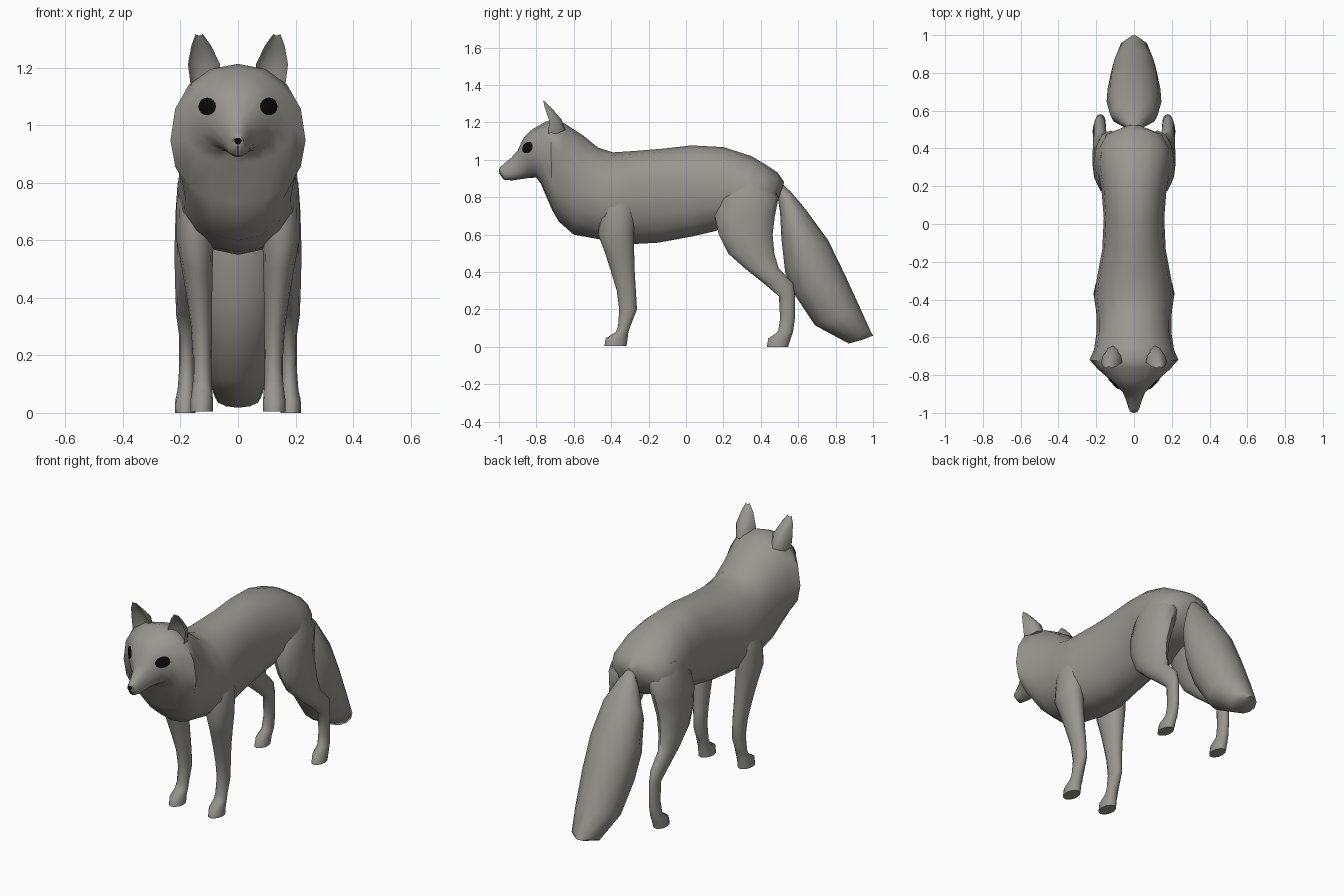
import bpy, bmesh, math
from mathutils import Vector
from mathutils.bvhtree import BVHTree

if "Cube" in bpy.data.objects:
    bpy.data.objects.remove(bpy.data.objects["Cube"])


def material(name, rgb):
    m = bpy.data.materials.new(name)
    m.diffuse_color = (*rgb, 1)
    m.use_nodes = True
    m.node_tree.nodes["Principled BSDF"].inputs["Base Color"].default_value = m.diffuse_color
    return m


FUR = material("grey_fur", (0.32, 0.305, 0.28))
BLACK = material("black", (0.003, 0.003, 0.003))


def finish(bm, name, mat, angle=50):
    bmesh.ops.recalc_face_normals(bm, faces=bm.faces)
    me = bpy.data.meshes.new(name)
    bm.to_mesh(me)
    bm.free()
    me.materials.append(mat)
    ob = bpy.data.objects.new(name, me)
    bpy.context.collection.objects.link(ob)
    bpy.ops.object.select_all(action='DESELECT')
    ob.select_set(True)
    bpy.context.view_layer.objects.active = ob
    bpy.ops.object.shade_smooth_by_angle(angle=math.radians(angle))
    return ob


def loft(name, rings, side=1, n=14, power=1.0):
    """Each ring: two side-profile points (y, z, y, z), centre x, half width,
    and the fraction between the points where the ring is widest."""
    bm = bmesh.new()
    loops = []
    for ay, az, by, bz, cx, w, f in rings:
        a, b = Vector((0, ay, az)), Vector((0, by, bz))
        mid = a + (b - a) * f
        loop = []
        for i in range(n):
            t = 2 * math.pi * i / n
            c, s = math.cos(t), math.sin(t)
            c = math.copysign(abs(c) ** power, c)
            s = math.copysign(abs(s) ** power, s)
            p = mid + (b - mid) * c if c >= 0 else mid - (a - mid) * c
            loop.append(bm.verts.new((side * (cx + w * s), p.y, p.z)))
        loops.append(loop)
    for l0, l1 in zip(loops, loops[1:]):
        for i in range(n):
            j = (i + 1) % n
            bm.faces.new((l0[i], l0[j], l1[j], l1[i]))
    bm.faces.new(loops[0])
    bm.faces.new(loops[-1])
    return finish(bm, name, FUR)


# Head, neck and torso: bottom point, top point, half width, widest fraction
body_rings = [
    (-.997, .932, -.994, .96, .018, .5),
    (-.97, .893, -.975, .978, .03, .4),
    (-.93, .89, -.935, 1.01, .042, .4),
    (-.88, .897, -.90, 1.05, .060, .45),
    (-.84, .903, -.868, 1.12, .102, .5),
    (-.80, .905, -.82, 1.165, .145, .45),
    (-.775, .87, -.76, 1.198, .19, .38),
    (-.715, .73, -.725, 1.214, .235, .45),
    (-.68, .67, -.65, 1.195, .212, .48),
    (-.60, .60, -.55, 1.13, .198, .48),
    (-.46, .575, -.47, 1.065, .2, .45),
    (-.38, .56, -.39, 1.04, .212, .45),
    (-.28, .55, -.28, 1.047, .195, .48),
    (-.15, .557, -.12, 1.06, .168, .5),
    (.03, .59, .03, 1.077, .16, .5),
    (.16, .62, .20, 1.068, .172, .5),
    (.25, .66, .35, 1.02, .195, .45),
    (.36, .69, .43, .972, .195, .4),
    (.45, .71, .49, .932, .155, .4),
    (.49, .78, .525, .88, .05, .5),
]
body = loft("body", [(a, b, c, d, 0, w, f) for a, b, c, d, w, f in body_rings],
            n=16, power=.92)

# Bushy tail
tail_rings = [
    (.49, .80, .50, .885, .02), (.503, .72, .56, .83, .07),
    (.51, .58, .64, .735, .125), (.53, .40, .76, .57, .145),
    (.58, .28, .85, .385, .14), (.69, .115, .93, .21, .12),
    (.87, .018, .985, .088, .08), (.94, .037, 1.0, .06, .025),
]
loft("tail", [(*r[:4], 0, r[4], .5) for r in tail_rings], n=12)

# Legs: height, front y, rear y, inner x, outer x
front_leg = [
    (.85, -.44, -.28, .08, .185), (.74, -.455, -.27, .08, .213),
    (.60, -.47, -.278, .085, .214), (.50, -.432, -.277, .088, .195),
    (.40, -.40, -.274, .09, .178), (.30, -.37, -.268, .09, .164),
    (.20, -.357, -.262, .092, .157), (.11, -.363, -.298, .092, .157),
    (.08, -.375, -.308, .09, .16), (.045, -.43, -.312, .087, .165),
    (.004, -.436, -.318, .087, .166),
]
hind_leg = [
    (.90, .24, .43, .03, .18), (.80, .18, .495, .04, .21),
    (.70, .155, .475, .06, .217), (.60, .175, .463, .09, .22),
    (.50, .225, .472, .115, .22), (.42, .315, .495, .135, .218),
    (.34, .415, .575, .148, .215), (.27, .497, .582, .15, .205),
    (.15, .503, .582, .15, .205), (.08, .492, .572, .15, .21),
    (.045, .44, .56, .148, .218), (0, .432, .545, .148, .22),
]
# Ears, hollow at the front because the widest points lie ahead of the middle
ear = [
    (-.69, 1.14, -.645, 1.16, .112, .05, -1),
    (-.70, 1.215, -.667, 1.218, .118, .056, -1),
    (-.735, 1.275, -.715, 1.272, .128, .034, -1),
    (-.757, 1.313, -.75, 1.308, .135, .012, -1),
]
for side, label in ((-1, "left"), (1, "right")):
    for name, rows in (("front_leg", front_leg), ("hind_leg", hind_leg)):
        loft(f"{label}_{name}",
             [(y0, z, y1, z, (x0 + x1) / 2, (x1 - x0) / 2, .5)
              for z, y0, y1, x0, x1 in rows], side, n=12)
    loft(f"{label}_ear", ear, side, n=12)

# Eyes: thin round patches laid over the face
bm = bmesh.new()
bm.from_mesh(body.data)
tree = BVHTree.FromBMesh(bm)
bm.free()
for side, label in ((-1, "left"), (1, "right")):
    bm = bmesh.new()

    def on_face(x, z):
        hit, normal, _, _ = tree.ray_cast(Vector((side * x, -2, z)), Vector((0, 1, 0)))
        return bm.verts.new(hit + normal * .005)

    centre = on_face(.104, 1.065)
    inner, outer = [[on_face(.104 + r * math.cos(k * math.pi / 8),
                             1.065 + r * math.sin(k * math.pi / 8))
                     for k in range(16)] for r in (.016, .03)]
    for k in range(16):
        j = (k + 1) % 16
        bm.faces.new((centre, inner[k], inner[j]))
        bm.faces.new((inner[k], outer[k], outer[j], inner[j]))
    eye = finish(bm, f"{label}_eye", BLACK)
    # make the patch face outward
    if eye.data.polygons[0].normal.y > 0:
        eye.data.flip_normals()

# Nose: small rounded wedge, narrow at the bottom
bm = bmesh.new()
bmesh.ops.create_uvsphere(bm, u_segments=12, v_segments=8, radius=1)
for v in bm.verts:
    taper = .65 + .35 * v.co.z
    v.co = (v.co.x * .026 * taper, -.988 + v.co.y * .012, .943 + v.co.z * .016)
finish(bm, "nose", BLACK)

# Thin mouth line below the nose
bm = bmesh.new()
bmesh.ops.create_cube(bm, size=1)
for v in bm.verts:
    v.co = (v.co.x * .004, -.984 + v.co.y * .006 - v.co.z * .026, .912 + v.co.z * .036)
finish(bm, "mouth_line", BLACK)
